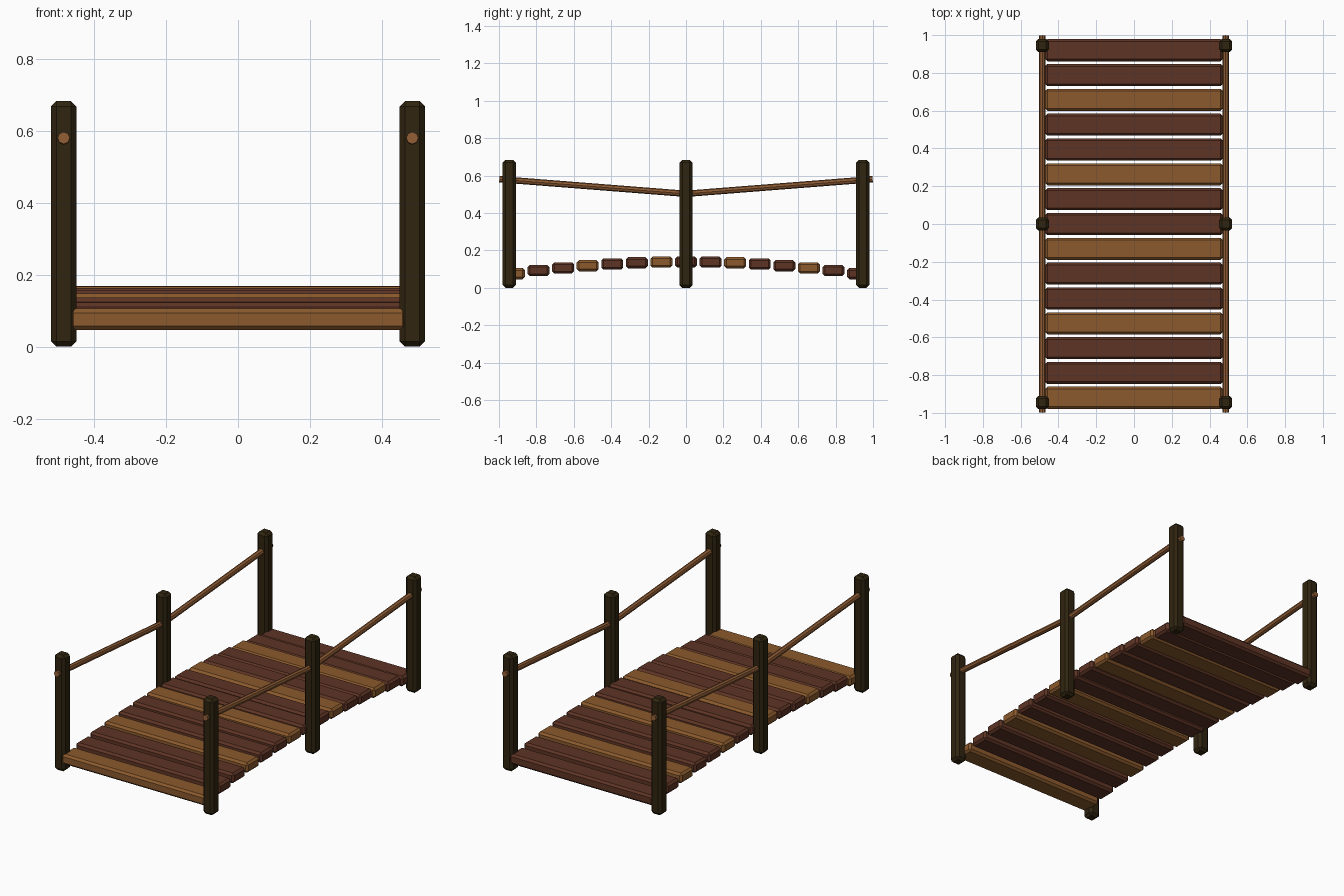
import bpy, bmesh, math
from mathutils import Vector

if "Cube" in bpy.data.objects:
    bpy.data.objects.remove(bpy.data.objects["Cube"])


def material(name, rgb):
    m = bpy.data.materials.new(name)
    m.diffuse_color = (*rgb, 1)
    m.use_nodes = True
    m.node_tree.nodes["Principled BSDF"].inputs["Base Color"].default_value = m.diffuse_color
    return m


LIGHT = material("light plank wood", (0.258, 0.102, 0.026))
DARK = material("dark plank wood", (0.112, 0.034, 0.018))
POST = material("dark post wood", (0.029, 0.018, 0.005))
ROPE = material("rope brown", (0.27, 0.105, 0.034))


def finish(name, bm, mat):
    bmesh.ops.recalc_face_normals(bm, faces=bm.faces)
    me = bpy.data.meshes.new(name)
    bm.to_mesh(me)
    bm.free()
    me.materials.append(mat)
    ob = bpy.data.objects.new(name, me)
    bpy.context.collection.objects.link(ob)
    return ob


def bevelled_box(name, centre, size, bevel, mat):
    bm = bmesh.new()
    bmesh.ops.create_cube(bm, size=1)
    for v in bm.verts:
        v.co = Vector([c * s for c, s in zip(v.co, size)])
    bmesh.ops.bevel(bm, geom=bm.edges[:], offset=bevel, segments=1,
                    profile=0.5, affect='EDGES')
    ob = finish(name, bm, mat)
    ob.location = centre
    return ob


def rod(name, a, b, radius, sides, mat):
    a, b = Vector(a), Vector(b)
    bm = bmesh.new()
    bmesh.ops.create_cone(bm, cap_ends=True, segments=sides, radius1=radius,
                          radius2=radius, depth=(b - a).length)
    ob = finish(name, bm, mat)
    ob.location = (a + b) / 2
    ob.rotation_euler = (b - a).to_track_quat('Z', 'Y').to_euler()
    return ob


# Arched deck of planks, every third one light
for i in range(15):
    y = -0.92 + i * 1.84 / 14
    z = 0.139 - 0.063 * (y / 0.92) ** 2
    bevelled_box(f"plank_{i + 1}", (0, y, z), (0.94, 0.117, 0.06), 0.012,
                 DARK if i % 3 else LIGHT)

for side, x in (("left", -0.485), ("right", 0.485)):
    # Posts
    for place, y in (("front", -0.945), ("middle", 0), ("back", 0.945)):
        bevelled_box(f"{side}_{place}_post", (x, y, 0.342), (0.07, 0.07, 0.684),
                     0.015, POST)
    # Rope rails dipping to the middle post
    for place, s in (("front", -1), ("back", 1)):
        rod(f"{side}_{place}_rope", (x, s * 0.998, 0.581), (x, 0, 0.503),
            0.017, 8, ROPE)
